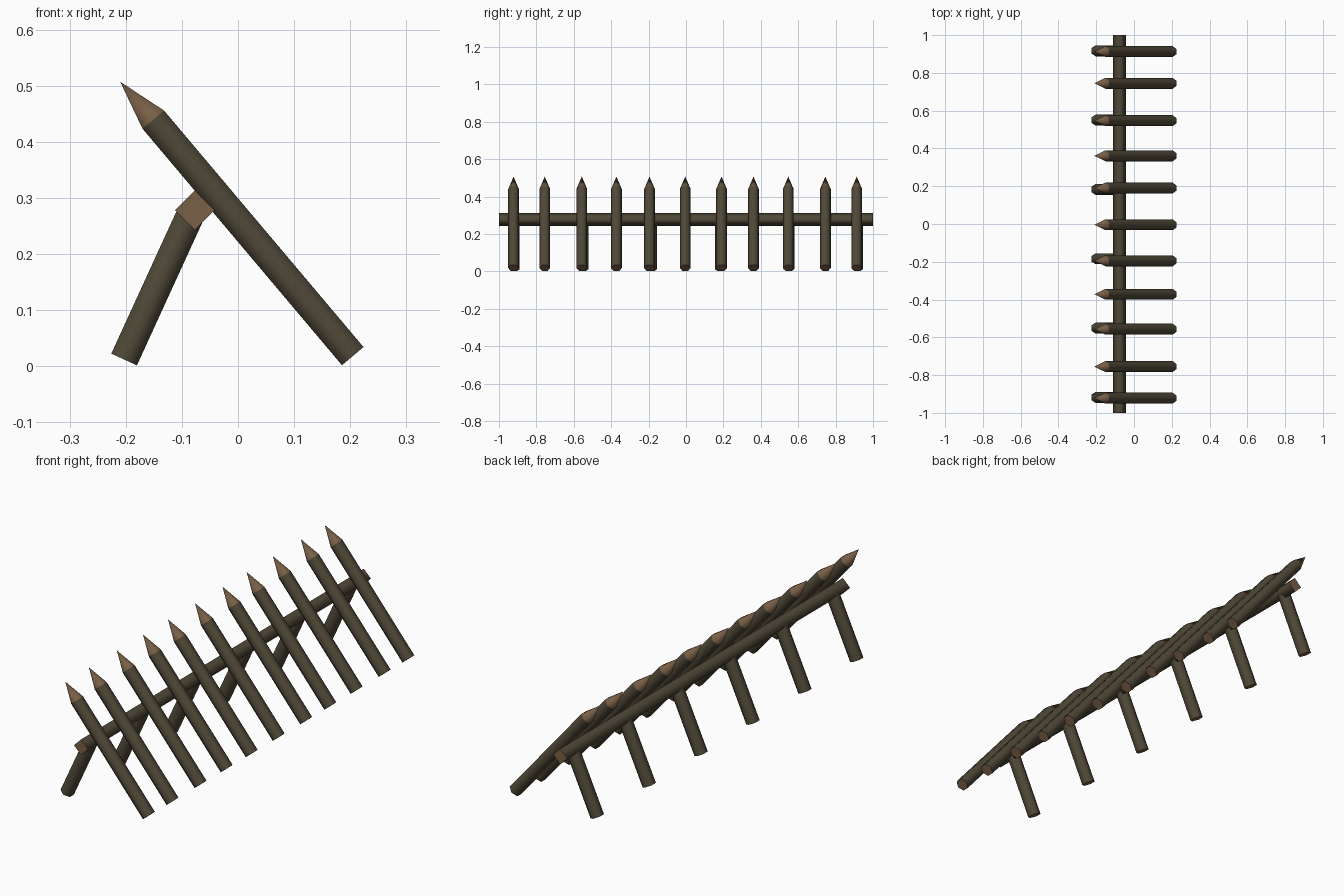
import bpy, bmesh, math
from mathutils import Vector

if "Cube" in bpy.data.objects:
    bpy.data.objects.remove(bpy.data.objects["Cube"])


def material(name, rgb):
    m = bpy.data.materials.new(name)
    m.diffuse_color = (*rgb, 1.0)
    m.use_nodes = True
    m.node_tree.nodes["Principled BSDF"].inputs["Base Color"].default_value = m.diffuse_color
    return m


BARK = material("dark bark", (0.080, 0.066, 0.040))
CUT = material("cut wood", (0.190, 0.115, 0.062))


def pole(name, start, end, across, radius, sides, tip=None):
    """Smooth-sided log with flat cut ends, or a sharpened point at tip."""
    start, end, u = Vector(start), Vector(end), Vector(across)
    v = (end - start).normalized().cross(u)
    bm = bmesh.new()

    def ring(centre):
        angles = [2 * math.pi * k / sides for k in range(sides)]
        return [bm.verts.new(centre + radius * (math.cos(a) * u + math.sin(a) * v))
                for a in angles]

    a, b = ring(start), ring(end)
    peak = bm.verts.new(tip) if tip else None
    for i in range(sides):
        j = (i + 1) % sides
        bm.faces.new((a[i], a[j], b[j], b[i])).smooth = True
        if peak:
            f = bm.faces.new((b[i], b[j], peak))
            f.smooth, f.material_index = True, 1
    bm.faces.new(a[::-1]).material_index = 1
    if not peak:
        bm.faces.new(b).material_index = 1
    bmesh.ops.recalc_face_normals(bm, faces=bm.faces[:])
    # crisp edge wherever bark meets cut wood
    for e in bm.edges:
        if len({f.material_index for f in e.link_faces}) > 1:
            e.smooth = False
    mesh = bpy.data.meshes.new(name)
    bm.to_mesh(mesh)
    bm.free()
    mesh.materials.append(BARK)
    mesh.materials.append(CUT)
    obj = bpy.data.objects.new(name, mesh)
    bpy.context.collection.objects.link(obj)
    return obj


# long square rail carrying the stakes
pole("rail", (-0.077, -1, 0.278), (-0.077, 1, 0.278), (1, 0, 0), 0.035, 4)

# leaning sharpened stakes, slightly uneven spacing
for y in (-0.922, -0.755, -0.557, -0.372, -0.195, -0.004,
          0.19, 0.361, 0.547, 0.745, 0.913):
    pole("stake", (0.2045, y, 0.018), (-0.151, y, 0.4395), (0, 1, 0),
         0.029, 6, tip=(-0.21, y, 0.507))

# support legs behind the rail
for i in range(6):
    y = -0.918 + i * 0.367
    pole("support_leg", (-0.203, y, 0.012), (-0.083, y, 0.274), (0, 1, 0), 0.029, 6)
